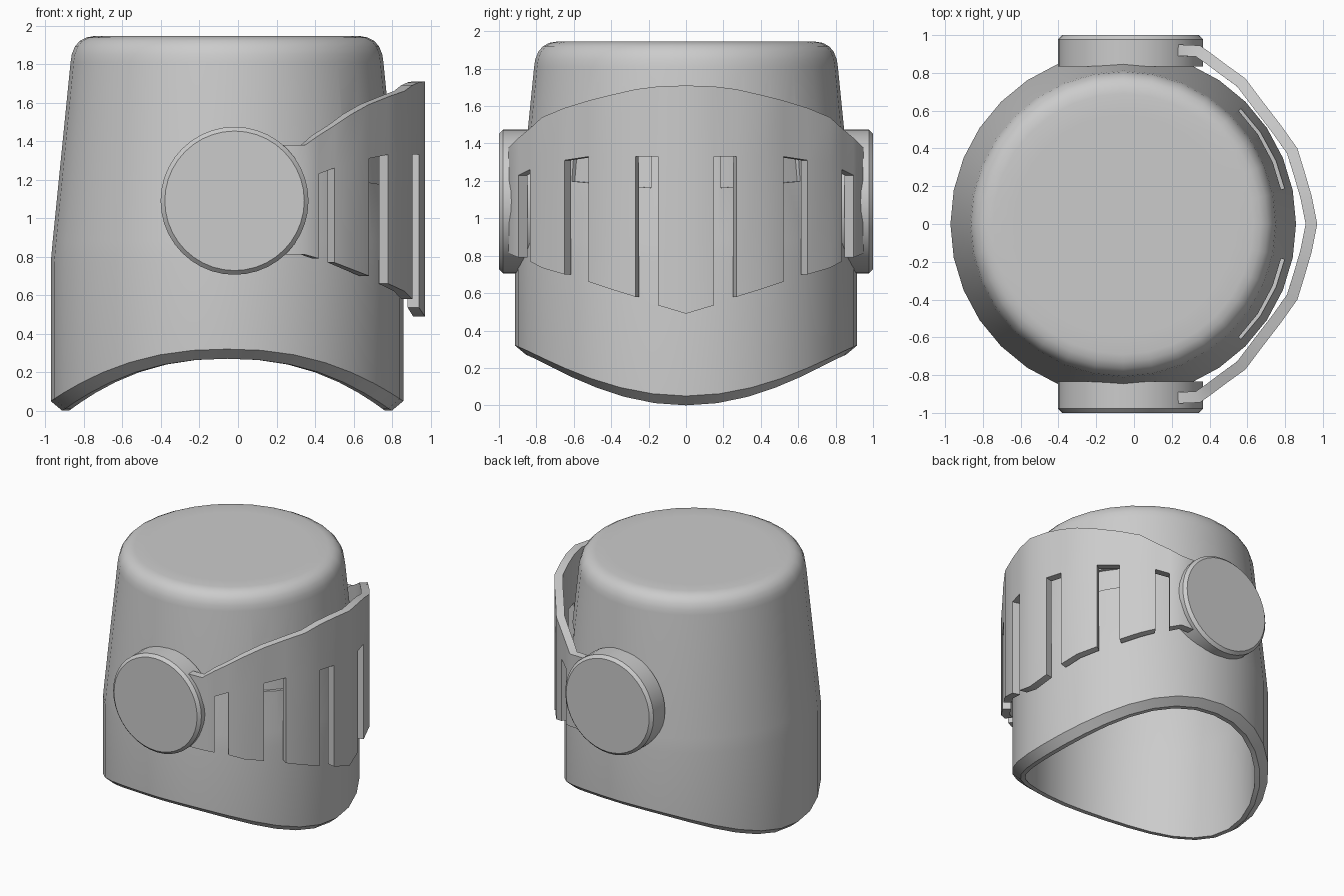
import bpy, bmesh, math

cube = bpy.data.objects.get("Cube")
if cube:
    bpy.data.objects.remove(cube)

grey = bpy.data.materials.new("plain_grey")
grey.use_nodes = True
grey.diffuse_color = (0.6, 0.6, 0.6, 1)
grey.node_tree.nodes["Principled BSDF"].inputs["Base Color"].default_value = (0.6, 0.6, 0.6, 1)

CX = -0.057     # helmet axis
SIDES = 32


def make(name, bm):
    bmesh.ops.recalc_face_normals(bm, faces=bm.faces)
    mesh = bpy.data.meshes.new(name)
    bm.to_mesh(mesh)
    bm.free()
    mesh.materials.append(grey)
    obj = bpy.data.objects.new(name, mesh)
    bpy.context.collection.objects.link(obj)
    return obj


def activate(obj):
    bpy.ops.object.select_all(action='DESELECT')
    obj.select_set(True)
    bpy.context.view_layer.objects.active = obj


def smooth(obj, angle=32):
    activate(obj)
    bpy.ops.object.shade_smooth_by_angle(angle=math.radians(angle))


def bridge(bm, low, high):
    n = len(low)
    for s in range(n):
        t = (s + 1) % n
        bm.faces.new((low[s], low[t], high[t], high[s]))


def rim(c):
    # arched lower edge: low at the face and back, high at the sides
    return 0.05 + 0.27 * (1 - abs(c) ** 2.3)


# Helmet shell: one closed lathe, up the outside and down the inside.
# Heights below zero are drops from the arched rim: lip, chamfer, wall.
outside = [(0.82, -0.05), (0.855, -0.05), (0.915, 0), (0.915, 0.77), (0.905, 0.88),
           (0.812, 1.81), (0.806, 1.85), (0.79, 1.89), (0.765, 1.92), (0.73, 1.938),
           (0.69, 1.945), (0.58, 1.945)]
inside = [(0.58, 1.85), (0.65, 1.845), (0.70, 1.82), (0.718, 1.78), (0.81, 0.88),
          (0.82, 0.77)]
profile = outside + inside
bm = bmesh.new()
rings = []
for r, z in profile:
    ring = []
    for s in range(SIDES):
        a = 2 * math.pi * s / SIDES
        height = rim(math.cos(a)) + z if z <= 0 else z
        ring.append(bm.verts.new((CX + r * math.cos(a), r * math.sin(a), height)))
    rings.append(ring)
for i, low in enumerate(rings):
    high = rings[(i + 1) % len(rings)]
    if i == len(outside) - 1:      # outer crown and inner ceiling caps
        bm.faces.new(low)
        bm.faces.new(high)
    else:
        bridge(bm, low, high)
shell = make("helmet_shell", bm)

# Eye slits: shallow curved recesses that leave the inner wall closed
bm = bmesh.new()
for side in (1, -1):
    sections = []
    for step in range(6):
        a = side * math.radians(12.4 + 6.4 * step)
        sill = 1.163 + 0.007 * step
        sections.append([bm.verts.new((CX + r * math.cos(a), r * math.sin(a), z))
                         for r, z in ((0.85, sill), (1.0, sill), (1.0, 1.367), (0.83, 1.367))])
    bm.faces.new(sections[0])
    bm.faces.new(sections[-1])
    for low, high in zip(sections, sections[1:]):
        bridge(bm, low, high)
cutter = make("eye_slit_cutter", bm)
cutter.hide_render = True
cut = shell.modifiers.new("eye_slits", 'BOOLEAN')
cut.object = cutter
cut.solver = 'EXACT'
activate(shell)
bpy.ops.object.modifier_apply(modifier=cut.name)
bpy.data.objects.remove(cutter)
smooth(shell)

# Visor: bent band with open slots; columns are x, y, bottom, slot top, top
half = [(0.235, 0.95, 0.81, 1.20, 1.38), (0.35, 0.945, 0.81, 1.20, 1.38),
        (0.42, 0.895, 0.79, 1.23, 1.43), (0.50, 0.835, 0.77, 1.26, 1.48),
        (0.59, 0.77, 0.735, 1.29, 1.54), (0.68, 0.65, 0.70, 1.31, 1.59),
        (0.78, 0.52, 0.66, 1.33, 1.63), (0.865, 0.40, 0.62, 1.33, 1.66),
        (0.905, 0.27, 0.58, 1.33, 1.69), (0.94, 0.15, 0.535, 1.33, 1.705),
        (0.97, 0.0, 0.49, 1.33, 1.71)]
columns = half + [(x, -y, a, b, c) for x, y, a, b, c in reversed(half[:-1])]
slots = (2, 5, 8)
last = len(columns) - 2
bm = bmesh.new()
grid = [[bm.verts.new((x, y, z)) for z in heights] for x, y, *heights in columns]
for i in range(last + 1):
    p, q = grid[i], grid[i + 1]
    bm.faces.new((q[1], p[1], p[2], q[2]))
    if min(i, last - i) not in slots:
        bm.faces.new((q[0], p[0], p[1], q[1]))
visor = make("visor", bm)
if sum(p.normal.x for p in visor.data.polygons) < 0:
    visor.data.flip_normals()
solid = visor.modifiers.new("thickness", 'SOLIDIFY')
solid.thickness = 0.06
solid.offset = -1
solid.use_even_offset = True
activate(visor)
bpy.ops.object.modifier_apply(modifier=solid.name)
smooth(visor, 40)

# Round pivot caps on both sides, chamfered on the outer rim
for side, name in ((1, "left_pivot"), (-1, "right_pivot")):
    bm = bmesh.new()
    rows = []
    for r, y in ((0.384, 0.835), (0.384, 0.978), (0.362, 1.0)):
        rows.append([bm.verts.new((-0.018 + r * math.cos(2 * math.pi * s / 40), side * y,
                                   1.09 + r * math.sin(2 * math.pi * s / 40)))
                     for s in range(40)])
    bm.faces.new(rows[0])
    bm.faces.new(rows[-1])
    for low, high in zip(rows, rows[1:]):
        bridge(bm, low, high)
    smooth(make(name, bm))
